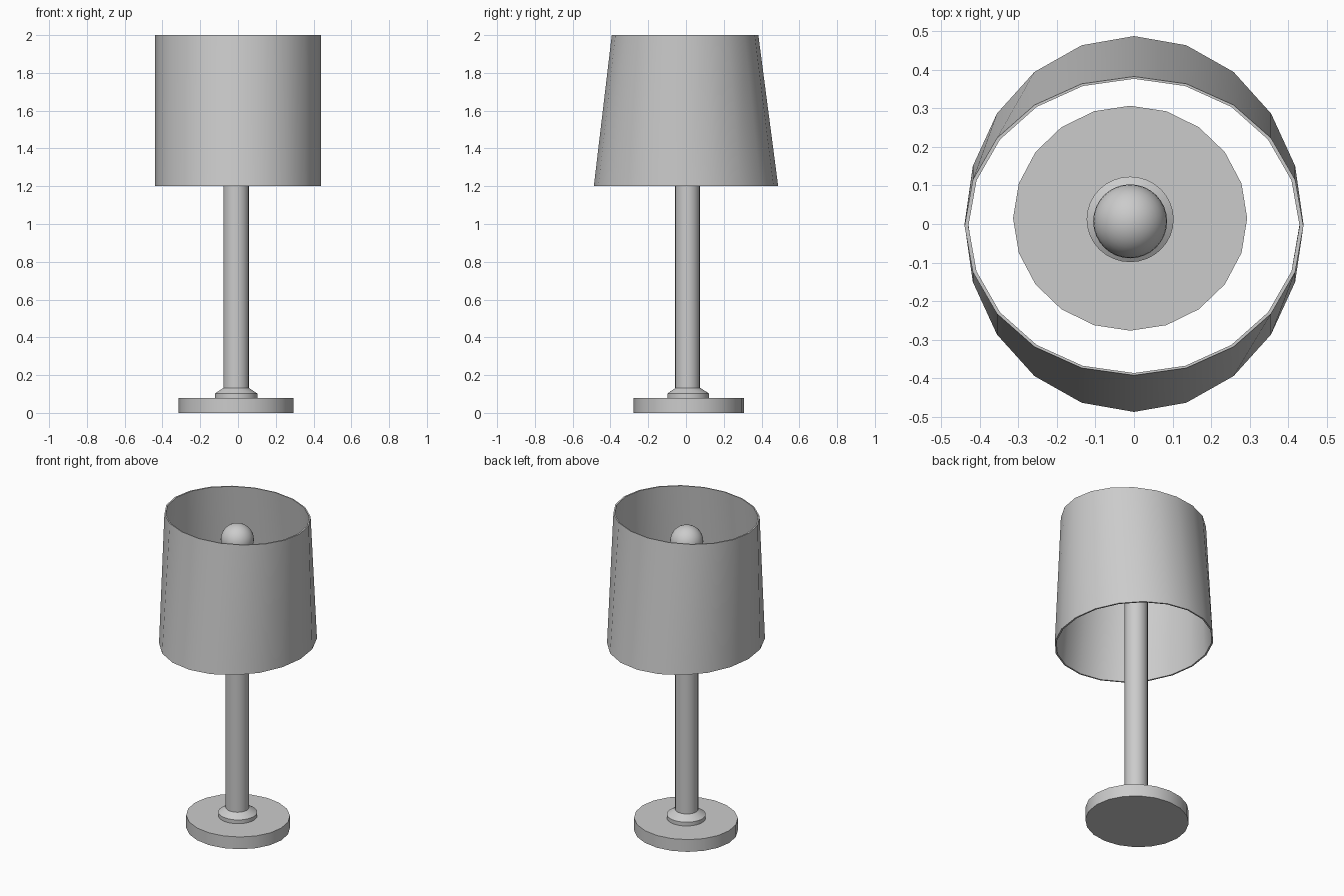
import bpy, bmesh, math

if "Cube" in bpy.data.objects:
    bpy.data.objects.remove(bpy.data.objects["Cube"])


def loft(name, rings, sides, closed=False):
    """Skin elliptical rings (cx, cy, rx, ry, z); cap the ends or close the loop."""
    bm = bmesh.new()
    loops = []
    for cx, cy, rx, ry, z in rings:
        loops.append([bm.verts.new((cx + rx * math.cos(2 * math.pi * i / sides),
                                    cy + ry * math.sin(2 * math.pi * i / sides), z))
                      for i in range(sides)])
    pairs = list(zip(loops, loops[1:]))
    if closed:
        pairs.append((loops[-1], loops[0]))
    else:
        bm.faces.new(loops[0][::-1])
        bm.faces.new(loops[-1])
    for a, b in pairs:
        for i in range(sides):
            j = (i + 1) % sides
            bm.faces.new((a[i], a[j], b[j], b[i]))
    bmesh.ops.recalc_face_normals(bm, faces=bm.faces)
    mesh = bpy.data.meshes.new(name)
    bm.to_mesh(mesh)
    bm.free()
    ob = bpy.data.objects.new(name, mesh)
    bpy.context.collection.objects.link(ob)
    smooth(ob)
    return ob


def smooth(ob):
    bpy.ops.object.select_all(action='DESELECT')
    ob.select_set(True)
    bpy.context.view_layer.objects.active = ob
    bpy.ops.object.shade_smooth_by_angle(angle=math.radians(30))


# foot disc
loft("base", [(-0.01, 0.015, 0.304, 0.292, 0), (-0.01, 0.015, 0.304, 0.292, 0.078)], 20)

# stepped collar where the pole meets the base
loft("collar", [(-0.01, 0.012, 0.113, 0.111, 0.075), (-0.01, 0.012, 0.113, 0.111, 0.102),
                (-0.01, 0.01, 0.068, 0.066, 0.132)], 32)

# pole, running up into the bulb
loft("pole", [(-0.01, 0.008, 0.068, 0.066, 0.08), (-0.01, 0.008, 0.068, 0.066, 1.77)], 20)

# bulb
bpy.ops.mesh.primitive_uv_sphere_add(segments=32, ring_count=16, radius=0.096,
                                     location=(-0.01, 0.007, 1.84))
bulb = bpy.context.object
bulb.name = "bulb"
smooth(bulb)

# open shade with a thin wall, tapering front to back only
loft("shade", [(0, 0, 0.44, 0.488, 1.2), (0, -0.005, 0.44, 0.388, 2.0),
               (0, -0.005, 0.43, 0.382, 2.0), (0, 0, 0.43, 0.479, 1.2)], 20, closed=True)
